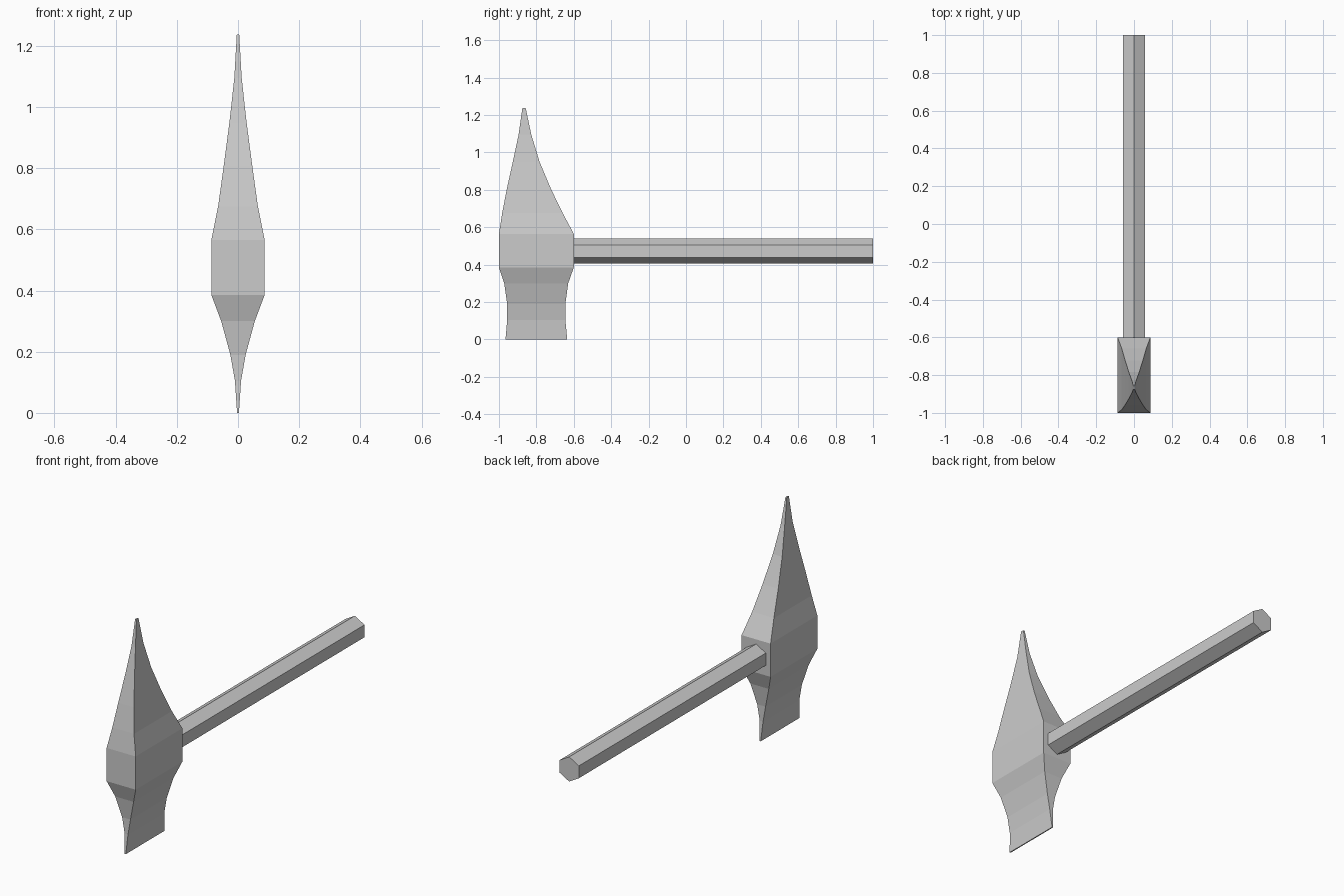
import bpy
import bmesh
import math

if "Cube" in bpy.data.objects:
    bpy.data.objects.remove(bpy.data.objects["Cube"])

steel = bpy.data.materials.new("plain_grey")
steel.diffuse_color = (0.6, 0.6, 0.6, 1)
steel.use_nodes = True
steel.node_tree.nodes["Principled BSDF"].inputs["Base Color"].default_value = steel.diffuse_color


def make_object(name, bm):
    bmesh.ops.recalc_face_normals(bm, faces=bm.faces)
    mesh = bpy.data.meshes.new(name)
    bm.to_mesh(mesh)
    bm.free()
    mesh.materials.append(steel)
    obj = bpy.data.objects.new(name, mesh)
    bpy.context.collection.objects.link(obj)
    return obj


def loft(name, rings):
    """Skin a stack of equal-sided cross-sections and cap both ends."""
    bm = bmesh.new()
    loops = [[bm.verts.new(p) for p in ring] for ring in rings]
    for a, b in zip(loops, loops[1:]):
        n = len(a)
        for i in range(n):
            j = (i + 1) % n
            bm.faces.new((a[i], a[j], b[j], b[i]))
    bm.faces.new(loops[0])
    bm.faces.new(loops[-1])
    return make_object(name, bm)


# Hammer head: (height, half width, front y, back y) from blade to spike
sections = [
    (0.00, 0.003, -0.965, -0.635),
    (0.105, 0.010, -0.956, -0.645),
    (0.19, 0.025, -0.956, -0.645),
    (0.30, 0.055, -0.972, -0.630),
    (0.385, 0.087, -1.00, -0.60),
    (0.565, 0.087, -1.00, -0.60),
    (0.675, 0.065, -0.983, -0.659),
    (0.805, 0.047, -0.958, -0.722),
    (0.95, 0.028, -0.926, -0.783),
    (1.095, 0.012, -0.895, -0.827),
    (1.237, 0.004, -0.875, -0.857),
]
loft("hammer_head", [
    [(-w, y0, z), (w, y0, z), (w, y1, z), (-w, y1, z)]
    for z, w, y0, y1 in sections
])

# Handle: hexagonal bar with a corner pointing up, seated in the head
radius, centre_z = 0.067, 0.473
angles = [math.radians(90 + 60 * i) for i in range(6)]
loft("handle", [
    [(radius * math.cos(a), y, centre_z + radius * math.sin(a)) for a in angles]
    for y in (-0.62, 1.0)
])
